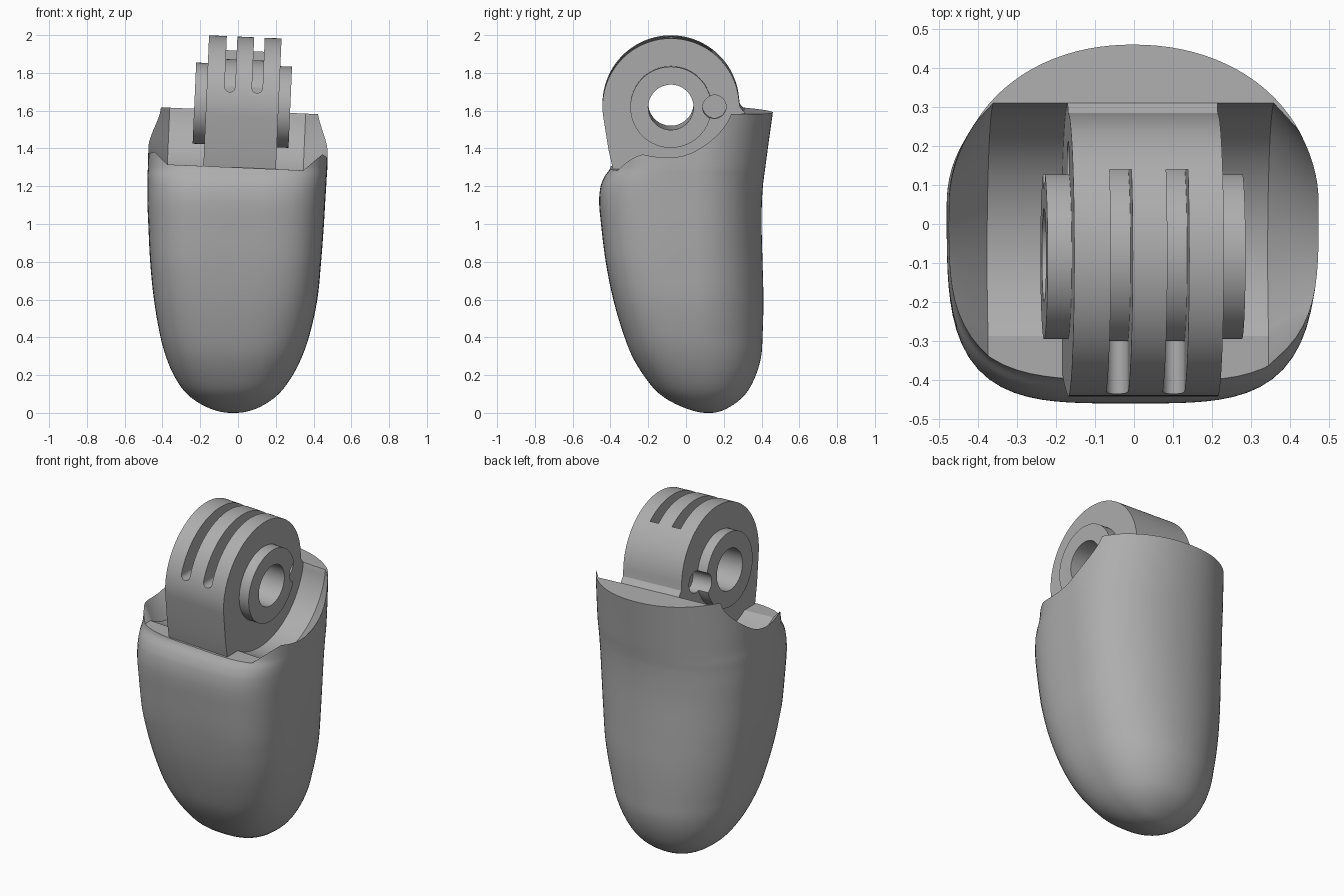
import bpy, bmesh, math
from mathutils import Matrix, Vector

if "Cube" in bpy.data.objects:
    bpy.data.objects.remove(bpy.data.objects["Cube"])

grey = bpy.data.materials.new("plain grey")
grey.use_nodes = True
tone = (0.42, 0.42, 0.42, 1)
grey.diffuse_color = tone
grey.node_tree.nodes["Principled BSDF"].inputs["Base Color"].default_value = tone

# Joint axis position, and the slight sideways lean of everything around it
JY, JZ, JX = -0.08, 1.63, 0.023
pivot = Matrix.Translation((0, 0, JZ))
LEAN = pivot @ Matrix.Rotation(math.radians(2.5), 4, "Y") @ pivot.inverted()


def loft(name, rings, matrix=None):
    """Skin a list of equal closed rings and cap both ends."""
    bm = bmesh.new()
    loops = [[bm.verts.new(p) for p in ring] for ring in rings]
    n = len(loops[0])
    for a, b in zip(loops, loops[1:]):
        for i in range(n):
            j = (i + 1) % n
            bm.faces.new((a[i], a[j], b[j], b[i]))
    bm.faces.new(loops[0])
    bm.faces.new(loops[-1])
    bmesh.ops.recalc_face_normals(bm, faces=bm.faces)
    if matrix:
        bm.transform(matrix)
    mesh = bpy.data.meshes.new(name)
    bm.to_mesh(mesh)
    bm.free()
    mesh.materials.append(grey)
    ob = bpy.data.objects.new(name, mesh)
    bpy.context.collection.objects.link(ob)
    return ob


def slab(name, profile, x0, x1):
    """Extrude a y-z profile along the leaning joint axis."""
    return loft(name, [[(x, y, z) for y, z in profile] for x in (x0, x1)], LEAN)


def arc(r, start, end, n, y=JY, z=JZ):
    angles = [math.radians(start + (end - start) * i / n) for i in range(n + 1)]
    return [(y + r * math.cos(a), z + r * math.sin(a)) for a in angles]


def disc(name, r, x0, x1, y=JY, z=JZ):
    return slab(name, arc(r, 0, 360, 64, y, z)[:-1], x0, x1)


def activate(ob):
    bpy.ops.object.select_all(action="DESELECT")
    ob.select_set(True)
    bpy.context.view_layer.objects.active = ob


def combine(ob, other, operation="DIFFERENCE"):
    activate(ob)
    mod = ob.modifiers.new("combine", "BOOLEAN")
    mod.operation, mod.solver, mod.object = operation, "EXACT", other
    bpy.ops.object.modifier_apply(modifier=mod.name)
    bpy.data.objects.remove(other)


# Fingertip body: height, left edge, right edge, front edge, back edge
ROWS = [
    (0, -.035, -.015, .11, .13), (.02, -.14, .09, .01, .21), (.1, -.27, .215, -.14, .315),
    (.2, -.34, .29, -.225, .37), (.3, -.382, .34, -.285, .398), (.4, -.41, .375, -.325, .405),
    (.6, -.445, .42, -.385, .41), (.8, -.465, .44, -.425, .405),
    (1, -.475, .455, -.45, .4), (1.12, -.48, .462, -.46, .402),
    (1.2, -.48, .467, -.452, .407), (1.25, -.48, .47, -.432, .413),
    (1.3, -.477, .473, -.4, .42), (1.45, -.473, .473, -.385, .44), (1.7, -.46, .467, -.385, .475),
]


def smooth_rows(rows, steps=5):
    """Hermite curve through the rows, paced by the root of height for a round tip."""
    u = [math.sqrt(r[0]) for r in rows]
    v = [Vector((t, *r[1:])) for t, r in zip(u, rows)]
    last = len(v) - 1
    slope = []
    for i in range(last + 1):
        a, b = max(i - 1, 0), min(i + 1, last)
        slope.append((v[b] - v[a]) / (u[b] - u[a]))
    for i in range(last):
        h = u[i + 1] - u[i]
        for k in range(steps):
            t = k / steps
            ease = t * t * (3 - 2 * t)
            p = v[i].lerp(v[i + 1], ease)
            p += slope[i] * (h * t * (1 - t) ** 2) - slope[i + 1] * (h * t * t * (1 - t))
            yield (p[0] ** 2, *p[1:])
    yield rows[-1]


def section(row, n=96):
    """Squared at the front, round at the back."""
    z, xl, xr, yf, yb = row
    cx, cy = (xl + xr) / 2, 0.05 + 0.07 * max(0, 1 - z / 0.4)
    ring = []
    for i in range(n):
        a = 2 * math.pi * i / n
        c, s = math.cos(a), math.sin(a)
        power = 2.1 if s > 0 else 2.3 + 1.4 * min(z * 1.25, 1)
        k = (abs(c) ** power + abs(s) ** power) ** (-1 / power)
        ring.append((cx + c * k * (xr - xl) / 2, cy + s * k * ((yb - cy) if s > 0 else (cy - yf)), z))
    return ring


body = loft("fingertip_body", [section(r) for r in smooth_rows(ROWS)])


# Scooped pocket around the joint, narrowing towards its outer walls
def scoop(x, r):
    top = 1.6
    profile = [(-0.8, JZ - r * 0.85)]
    profile += arc(r, 238, 355, 32)
    profile += [(JY + r, top), (0.8, top - 0.03), (0.8, 2), (-0.8, 2)]
    return [(x, y, z) for y, z in profile]


WALL = [(.36, .39), (.4, .347), (.44, .304), (.475, .268), (.54, .19)]
combine(body, loft("pocket_cutter", [scoop(-x, r) for x, r in reversed(WALL)]
                   + [scoop(x, r) for x, r in WALL], LEAN))

# Knuckle with its neck rooted in the body
W = 0.192
neck = [(-.41, 1.4), (-.38, 1.27), (-.3, 1), (.3, 1), (.33, 1.58), (.305, 1.605), (.285, 1.63)]
knuckle = slab("knuckle", arc(0.362, 5, 190, 64) + neck, JX - W, JX + W)

# Raised round bosses on both cheeks
for side in (-1, 1):
    combine(knuckle, disc("boss", 0.215, JX + side * 0.15, JX + side * 0.254), "UNION")

# Axle bore, and pin notches at the edge of each boss
combine(knuckle, disc("bore_cutter", 0.12, -1, 1))
for side in (-1, 1):
    combine(knuckle, disc("notch_cutter", 0.062, JX + side * 0.13, JX + side * 0.5, 0.15))

# Two curved tendon slots with upright back ends and rounded front ends
HALF = 0.028
for x in (-0.047, 0.098):
    groove = arc(0.24, 23.6, 156.6, 48) + [(-0.6, 1.725), (-0.6, 2.1), (0.14, 2.1)]
    combine(knuckle, slab("slot_cutter", groove, x - HALF, x + HALF))
    ends = []
    for y in (-0.6, JY - 0.22):
        ends.append([(x + HALF * math.cos(a), y, 1.725 + HALF * math.sin(a))
                     for a in [math.tau * i / 24 for i in range(24)]])
    combine(knuckle, loft("slot_end_cutter", ends, LEAN))

# Smooth shading with crisp edges
for ob in (body, knuckle):
    activate(ob)
    bpy.ops.object.shade_smooth_by_angle(angle=math.radians(30))
